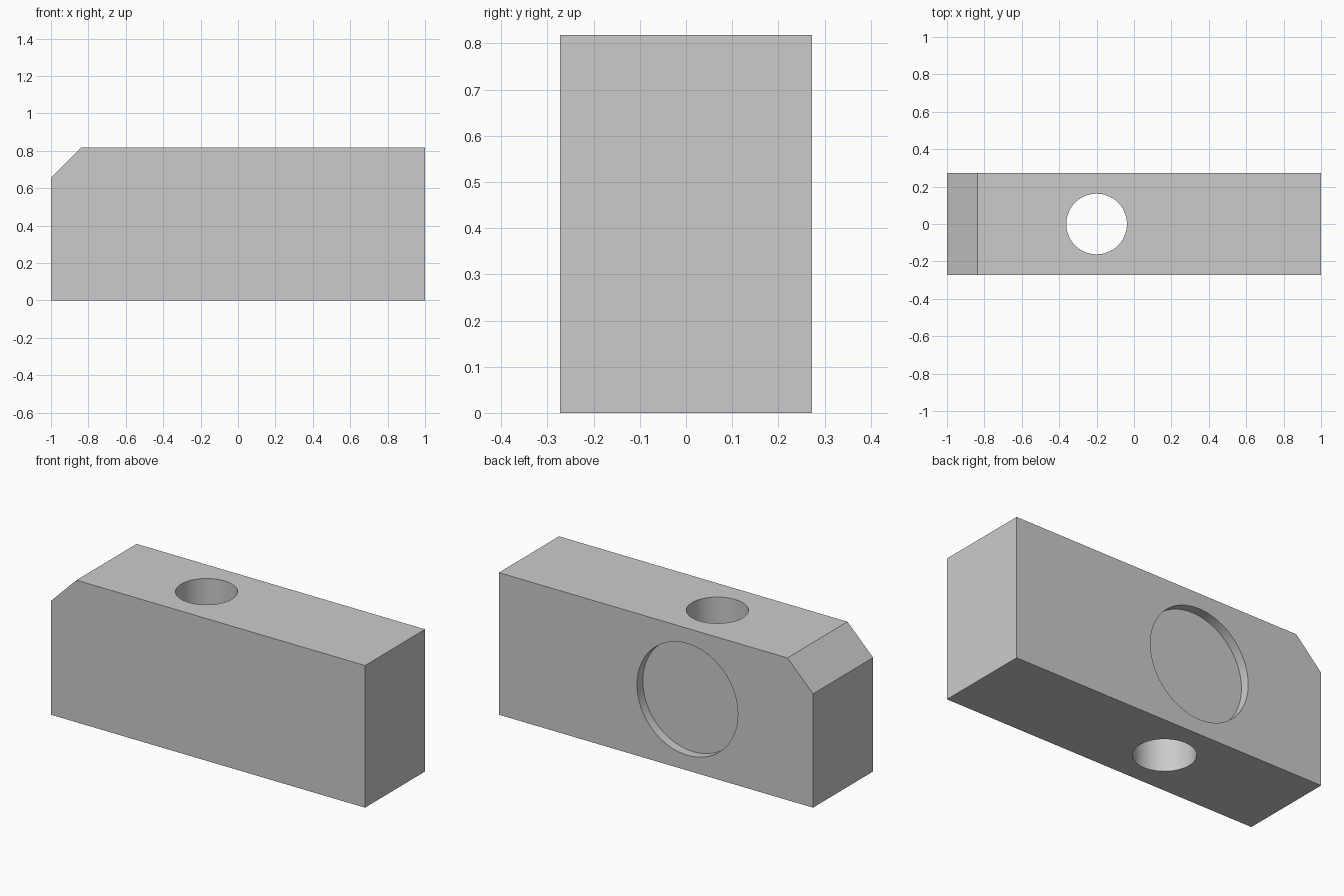
import bpy
import bmesh
import math

if "Cube" in bpy.data.objects:
    bpy.data.objects.remove(bpy.data.objects["Cube"], do_unlink=True)

HALF_DEPTH, HEIGHT, CHAMFER = 0.273, 0.818, 0.163
HOLE_X, HOLE_RADIUS = -0.2, 0.162
POCKET_RADIUS, POCKET_DEPTH = 0.321, 0.053

grey = bpy.data.materials.new("plain grey")
grey.use_nodes = True
grey.diffuse_color = (0.6, 0.6, 0.6, 1)
grey.node_tree.nodes["Principled BSDF"].inputs["Base Color"].default_value = grey.diffuse_color


def make_block():
    """Side profile with one chamfered top corner, extruded front to back."""
    profile = [(-1, 0), (1, 0), (1, HEIGHT), (CHAMFER - 1, HEIGHT), (-1, HEIGHT - CHAMFER)]
    bm = bmesh.new()
    face = bm.faces.new([bm.verts.new((x, -HALF_DEPTH, z)) for x, z in profile])
    extruded = bmesh.ops.extrude_face_region(bm, geom=[face])["geom"]
    back = [v for v in extruded if isinstance(v, bmesh.types.BMVert)]
    bmesh.ops.translate(bm, verts=back, vec=(0, 2 * HALF_DEPTH, 0))
    bmesh.ops.recalc_face_normals(bm, faces=bm.faces)
    mesh = bpy.data.meshes.new("block")
    bm.to_mesh(mesh)
    bm.free()
    mesh.materials.append(grey)
    obj = bpy.data.objects.new("block", mesh)
    bpy.context.collection.objects.link(obj)
    return obj


def cut_round(target, name, radius, length, location, rotation=(0, 0, 0)):
    """Subtract a cylinder from the target, then discard it."""
    bpy.ops.mesh.primitive_cylinder_add(vertices=96, radius=radius, depth=length,
                                        location=location, rotation=rotation)
    cutter = bpy.context.object
    cutter.name = name
    cutter.hide_render = True
    cutter.data.materials.append(grey)
    mod = target.modifiers.new(name, "BOOLEAN")
    mod.operation, mod.solver, mod.object = "DIFFERENCE", "EXACT", cutter
    bpy.context.view_layer.objects.active = target
    bpy.ops.object.modifier_apply(modifier=name)
    bpy.data.objects.remove(cutter, do_unlink=True)


block = make_block()

# Vertical through hole
cut_round(block, "through_hole", HOLE_RADIUS, HEIGHT * 2, (HOLE_X, 0, HEIGHT / 2))

# Shallow round pocket in the back face
cut_round(block, "back_pocket", POCKET_RADIUS, POCKET_DEPTH * 2,
          (HOLE_X, HALF_DEPTH, HEIGHT / 2), (math.pi / 2, 0, 0))

# Smooth bores, sharp edges
bpy.ops.object.select_all(action="DESELECT")
block.select_set(True)
bpy.context.view_layer.objects.active = block
bpy.ops.object.shade_smooth_by_angle(angle=math.radians(30))
